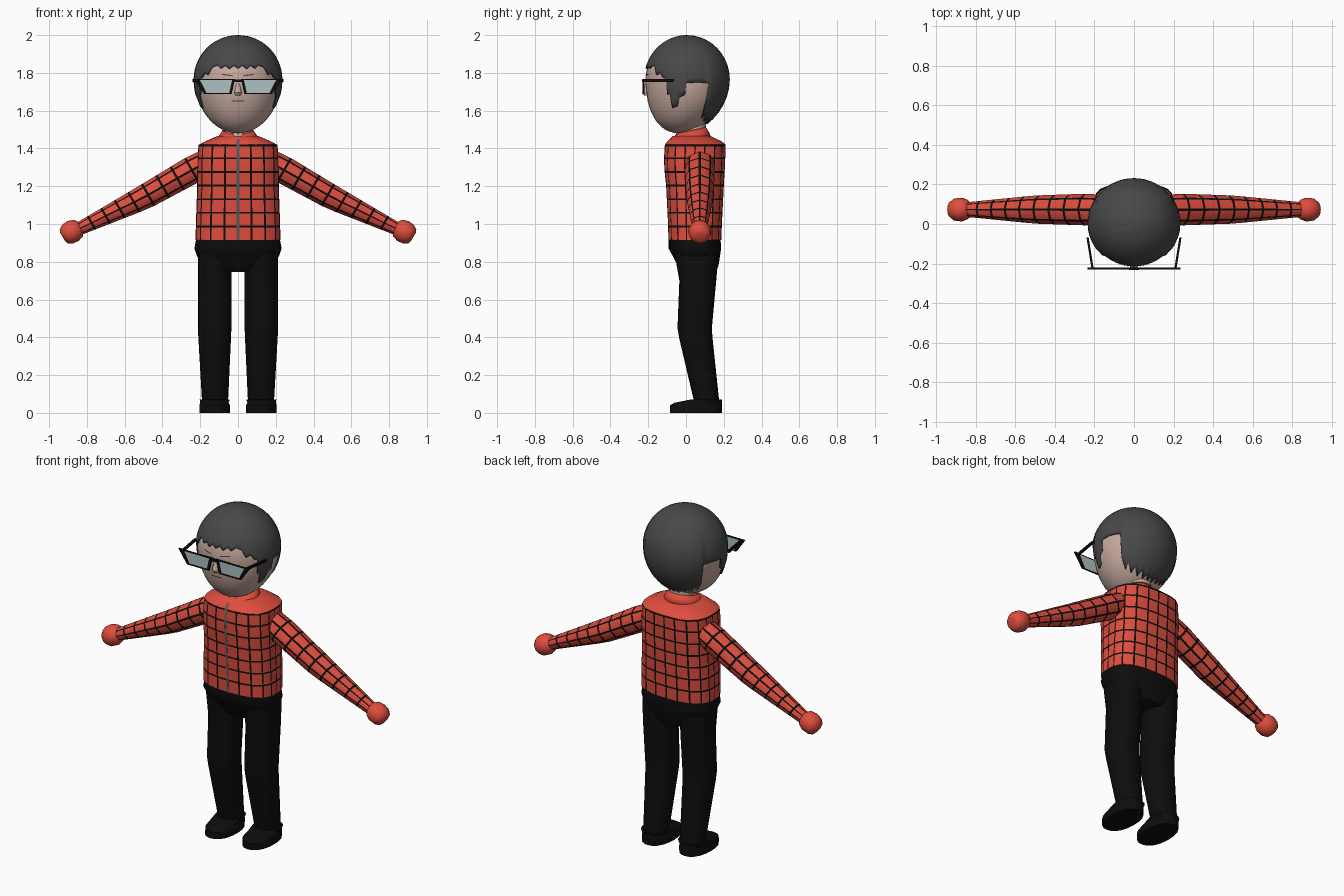
import bpy, bmesh, math
from mathutils import Vector

if "Cube" in bpy.data.objects:
    bpy.data.objects.remove(bpy.data.objects["Cube"])

def material(name, r, g, b):
    m = bpy.data.materials.new(name)
    m.diffuse_color = (r, g, b, 1)
    m.use_nodes = True
    m.node_tree.nodes["Principled BSDF"].inputs["Base Color"].default_value = m.diffuse_color
    return m

RED = material("shirt red", 0.74, 0.075, 0.048)
BLACK = material("black cloth", 0.004, 0.004, 0.004)
HAIR = material("charcoal hair", 0.065, 0.065, 0.065)
SKIN = material("skin", 0.58, 0.41, 0.35)
LENS = material("lens", 0.42, 0.53, 0.53)
ZIP = material("zip grey", 0.1, 0.1, 0.1)

def finish(bm, name, mats, smooth=40):
    bmesh.ops.recalc_face_normals(bm, faces=bm.faces[:])
    me = bpy.data.meshes.new(name)
    bm.to_mesh(me)
    bm.free()
    ob = bpy.data.objects.new(name, me)
    bpy.context.collection.objects.link(ob)
    for m in mats:
        me.materials.append(m)
    if smooth:
        bpy.ops.object.select_all(action='DESELECT')
        bpy.context.view_layer.objects.active = ob
        ob.select_set(True)
        bpy.ops.object.shade_smooth_by_angle(angle=math.radians(smooth))
    return ob

def loft(name, rows, mats, closed=True, caps=True, rule=None, smooth=40):
    """Skin a list of point rows; rule(i, j) picks the material slot."""
    bm = bmesh.new()
    vs = [[bm.verts.new(p) for p in row] for row in rows]
    n = len(rows[0])
    for i in range(len(rows) - 1):
        for j in range(n if closed else n - 1):
            k = (j + 1) % n
            f = bm.faces.new((vs[i][j], vs[i][k], vs[i + 1][k], vs[i + 1][j]))
            if rule:
                f.material_index = rule(i, j)
    if caps and closed:
        bm.faces.new(vs[0])
        bm.faces.new(vs[-1])
    bmesh.ops.remove_doubles(bm, verts=bm.verts[:], dist=1e-5)
    return finish(bm, name, mats, smooth)

def oval(z, x0, x1, y0, y1, angles, n=2.0):
    """Rounded-box ring; angle 0 is the front."""
    pts = []
    for a in angles:
        s, c = math.sin(a), -math.cos(a)
        r = (abs(s) ** n + abs(c) ** n) ** (-1 / n)
        pts.append((((x0 + x1) + (x1 - x0) * s * r) / 2, ((y0 + y1) + (y1 - y0) * c * r) / 2, z))
    return pts

def even(n):
    return [2 * math.pi * j / n for j in range(n)]

def striped(n, w):
    """Cell borders as pairs of cuts, from 0 to 1; odd/even gaps alternate line and cell."""
    return [(i + s * w / 2) / n for i in range(n) for s in (-1, 1)]

def table(keys, t):
    for a, b in zip(keys, keys[1:]):
        if t <= b[0]:
            f = max(0, (t - a[0]) / (b[0] - a[0]))
            return [p + (q - p) * f for p, q in zip(a[1:], b[1:])]
    return list(keys[-1][1:])

def box(name, centre, size, mat, rot=0):
    bm = bmesh.new()
    bmesh.ops.create_cube(bm, size=1)
    bmesh.ops.scale(bm, vec=size, verts=bm.verts)
    ob = finish(bm, name, [mat], 0)
    ob.location = centre
    ob.rotation_euler.z = rot
    return ob

# Checked shirt body: narrow strips between cells are the dark lines
LO, HI = 0.915, 1.42
body = [(LO, 0.225, -0.093, 0.187), (1.0, 0.223, -0.095, 0.19), (1.2, 0.216, -0.105, 0.2),
        (1.32, 0.216, -0.118, 0.207), (HI, 0.209, -0.112, 0.21)]
cols = [2 * math.pi * u for u in striped(20, 0.14)]
levels = [LO] + [LO + (HI - LO) * u for u in striped(7, 0.13)[2:]] + [HI - 0.009, HI]
rows = []
for z in levels:
    x, y0, y1 = table(body, z)
    rows.append(oval(z, -x, x, y0, y1, cols, 2.8))
loft("shirt_body", rows, [RED, BLACK], rule=lambda i, j: int(i % 2 == 1 or j % 2 == 0))

# Plain shoulder yoke
loft("shoulder_yoke", [oval(z, -x, x, y0, y1, even(28), n) for z, x, y0, y1, n in
     [(1.418, 0.209, -0.112, 0.21, 2.8), (1.437, 0.175, -0.1, 0.19, 2.5),
      (1.465, 0.11, -0.07, 0.13, 2)]], [RED])

# Collar, higher at the back and open at the front
rows = []
for z, rx, ry, gap in [(1.44, 0.112, 0.108, 4), (1.468, 0.1, 0.096, 8), (1.495, 0.082, 0.08, 20)]:
    ang = [math.radians(gap + (360 - 2 * gap) * j / 24) for j in range(25)]
    rows.append([(x, y, q + 0.2 * (y - 0.02)) for x, y, q in
                 oval(z, -rx, rx, 0.025 - ry, 0.025 + ry, ang)])
collar = loft("collar", rows, [RED], closed=False)
collar.modifiers.new("thickness", 'SOLIDIFY').thickness = 0.008

# Zip follows the front of the shirt
rows = []
for z in (0.915, 1.0, 1.1, 1.2, 1.32, 1.42):
    y = table(body, z)[1] - 0.004
    rows.append([(-0.007, y, z), (0.007, y, z)])
rows.append([(-0.007, -0.09, 1.45), (0.007, -0.09, 1.45)])
loft("zip", rows, [ZIP], closed=False)

# Hips
loft("hips", [oval(z, -x, x, y0, y1, even(24), 2.6) for z, x, y0, y1 in
     [(0.918, 0.222, -0.092, 0.183), (0.87, 0.231, -0.092, 0.186), (0.83, 0.217, -0.07, 0.18),
      (0.78, 0.165, -0.045, 0.172), (0.745, 0.1, -0.025, 0.16)]], [BLACK])

# Sleeves, hands, legs and shoes on both sides
arm = [(0.0, 0.17, 1.325, 0.07), (0.12, 0.25, 1.282, 0.074), (0.48, 0.5, 1.14, 0.066),
       (1.0, 0.85, 0.97, 0.034)]
ts = [0] + striped(9, 0.14)[2:] + [1]
for side, s in (("right", 1), ("left", -1)):
    rows = []
    for t in ts:
        x, z, r = table(arm, t)
        ax = Vector((0.86, 0, -0.5))
        up = Vector((0.5, 0, 0.86))
        rows.append([])
        for u in striped(8, 0.2):
            a = 2 * math.pi * u
            p = Vector((x, 0.073, z)) + up * r * math.cos(a) + Vector((0, r * 1.08 * math.sin(a), 0))
            rows[-1].append((p.x * s, p.y, p.z))
    loft(side + "_sleeve", rows, [RED, BLACK], rule=lambda i, j: int(i % 2 == 1 or j % 2 == 0))

    # Rounded fist with a blunt end, along the arm direction
    rows = []
    for d, r in [(-0.058, 0.03), (-0.042, 0.05), (-0.01, 0.061), (0.025, 0.057), (0.048, 0.042), (0.054, 0.025)]:
        c = Vector((0.882, 0.073, 0.958)) + ax * d
        rows.append([((c.x + up.x * r * math.cos(a)) * s, c.y + r * math.sin(a),
                      c.z + up.z * r * math.cos(a)) for a in even(14)])
    loft(side + "_hand", rows, [RED], smooth=50)

    loft(side + "_leg", [oval(z, *sorted((s * x0, s * x1)), y0, y1, even(16), 2.4)
         for z, x0, x1, y0, y1 in [(0.84, 0.035, 0.213, -0.06, 0.172), (0.7, 0.035, 0.213, -0.035, 0.16),
         (0.45, 0.035, 0.213, -0.045, 0.137), (0.4, 0.037, 0.21, -0.037, 0.14),
         (0.05, 0.053, 0.19, 0.045, 0.177)]], [BLACK])
    loft(side + "_shoe", [oval(z, *sorted((s * x0, s * x1)), y0, y1, even(20), 2.3)
         for z, x0, x1, y0, y1 in [(0, 0.042, 0.205, -0.085, 0.19), (0.04, 0.042, 0.205, -0.085, 0.192),
         (0.054, 0.05, 0.2, -0.06, 0.19), (0.07, 0.044, 0.203, 0.02, 0.19)]], [BLACK])

# Neck
loft("neck", [oval(z, -0.068, 0.068, -0.025, 0.105, even(20)) for z in (1.44, 1.56)], [SKIN])

# Egg-shaped head, chin drawn forward
HZ, UP, DOWN = 1.765, 0.235, 0.29

def skull(a, phi, g=0.0):
    c, s = math.cos(phi), math.sin(phi)
    y = 0.005 - 0.04 * min(0, c) ** 2 - math.cos(a) * s * (0.219 + g)
    return (math.sin(a) * s * (0.227 + g), y, HZ + c * ((UP - 0.008 if c > 0 else DOWN - 0.005) + g))

loft("head", [[skull(a, math.pi * i / 24) for a in even(36)] for i in range(25)], [SKIN], caps=False)

# Hair cap with a scalloped fringe, sideburns, ear gaps and a ragged nape
hairline = [(0, 1.825), (6, 1.84), (12, 1.822), (18, 1.84), (24, 1.825), (30, 1.842), (38, 1.832),
            (44, 1.79), (50, 1.80), (56, 1.775), (61, 1.77), (62, 1.685), (66, 1.69), (70, 1.615),
            (78, 1.625), (80, 1.67), (88, 1.685), (89, 1.745), (105, 1.75), (121, 1.745), (122, 1.62),
            (128, 1.56), (133, 1.59), (139, 1.545), (146, 1.57), (153, 1.535), (160, 1.56),
            (167, 1.53), (174, 1.55), (180, 1.53)]
degs = sorted({d for d, _ in hairline} | {97, 113})
degs = degs + [360 - d for d in reversed(degs[1:-1])]
rows = []
for i in range(17):
    row = []
    for d in degs:
        h = (table(hairline, min(d, 360 - d))[0] - HZ)
        row.append(skull(math.radians(d), math.acos(h / (UP if h > 0 else DOWN)) * i / 16, 0.008))
    rows.append(row)
hair = loft("hair", rows, [HAIR], caps=False)
hair.modifiers.new("thickness", 'SOLIDIFY').thickness = 0.01

# Brows and mouth as thin strips lying on the face
def face_strip(name, x0, x1, z0, z1, h):
    rows = []
    for k in range(7):
        x = x0 + (x1 - x0) * k / 6
        z = z0 + (z1 - z0) * k / 6
        row = []
        for q in (z - h / 2, z + h / 2):
            c = (q - HZ) / (UP - 0.008 if q > HZ else DOWN - 0.005)
            y = 0.005 - 0.04 * min(0, c) ** 2 - 0.219 * math.sqrt(1 - c * c - (x / 0.227) ** 2)
            row.append((x, y - 0.003, q))
        rows.append(row)
    loft(name, rows, [HAIR], closed=False)

face_strip("mouth", -0.034, 0.034, 1.652, 1.652, 0.006)
for s in (1, -1):
    face_strip("brow", s * 0.03, s * 0.085, 1.785, 1.792, 0.006)

# Nose
loft("nose", [oval(z, -x, x, y, -0.195, even(10)) for z, x, y in
     [(1.745, 0.008, -0.216), (1.71, 0.017, -0.228), (1.695, 0.02, -0.232), (1.68, 0.012, -0.222)]], [SKIN])

# Glasses: tapered lenses, dark rims, bridge and temples
def plate(name, outline, y, depth, mat):
    loft(name, [[(x, y + d, z) for x, z in outline] for d in (0, depth)], [mat], smooth=0)

for s in (1, -1):
    def rim(pts):
        return [(s * x, z) for x, z in pts]
    plate("lens", rim([(0.03, 1.762), (0.212, 1.762), (0.17, 1.69), (0.042, 1.69)]), -0.226, 0.005, LENS)
    plate("outer_rim", rim([(0.205, 1.768), (0.235, 1.768), (0.178, 1.687), (0.163, 1.687)]), -0.23, 0.011, BLACK)
    plate("inner_rim", rim([(0.016, 1.768), (0.03, 1.768), (0.048, 1.687), (0.034, 1.687)]), -0.23, 0.011, BLACK)
    plate("lower_rim", rim([(0.036, 1.693), (0.17, 1.693), (0.17, 1.687), (0.036, 1.687)]), -0.23, 0.009, BLACK)
    plate("upper_rim", rim([(0.02, 1.768), (0.225, 1.768), (0.22, 1.762), (0.02, 1.762)]), -0.23, 0.009, BLACK)
    box("temple", (s * 0.222, -0.147, 1.76), (0.011, 0.16, 0.014), BLACK, -s * 0.16)
box("bridge", (0, -0.226, 1.758), (0.05, 0.012, 0.014), BLACK)
